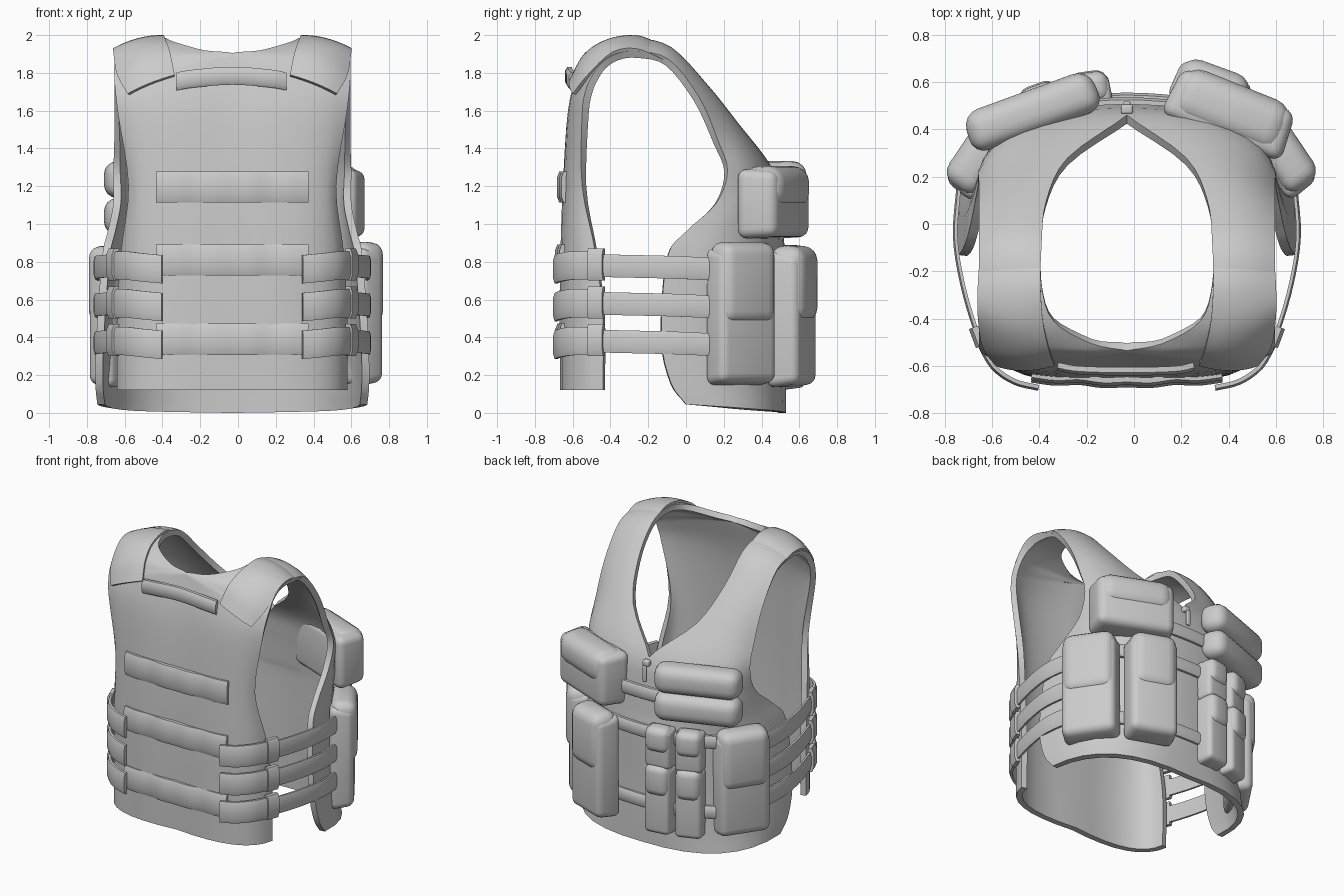
import bpy, bmesh
from math import radians, sin, cos
from mathutils import Vector, Matrix

if "Cube" in bpy.data.objects:
    bpy.data.objects.remove(bpy.data.objects["Cube"])

CX = -0.03  # centre line of the garment


def finish(name, bm, mods=(), x=CX, angle=40):
    """Make an object, apply its modifiers, shade smooth by angle."""
    me = bpy.data.meshes.new(name)
    bm.to_mesh(me)
    bm.free()
    ob = bpy.data.objects.new(name, me)
    bpy.context.collection.objects.link(ob)
    ob.location.x = x
    for kind, props in mods:
        m = ob.modifiers.new(kind.title(), kind)
        for k, v in props.items():
            setattr(m, k, v)
    bpy.ops.object.select_all(action='DESELECT')
    ob.select_set(True)
    bpy.context.view_layer.objects.active = ob
    if mods:
        bpy.ops.object.convert(target='MESH')
    bpy.ops.object.shade_smooth_by_angle(angle=radians(angle))
    return ob


def catmull(pts, steps):
    """Smooth path through the points."""
    p = [Vector(q) for q in pts]
    p = [2 * p[0] - p[1]] + p + [2 * p[-1] - p[-2]]
    out = []
    for i in range(1, len(p) - 2):
        a, b, c, d = p[i - 1:i + 3]
        for s in range(steps):
            t = s / steps
            out.append(0.5 * (2 * b + (c - a) * t + (2 * a - 5 * b + 4 * c - d) * t * t
                              + (3 * b - a - 3 * c + d) * t ** 3))
    return out + [p[-2]]


MIRROR = ('MIRROR', {'merge_threshold': 0.002})


def sheet(name, rows, thick, cols=8, steps=4):
    """Cloth sheet: each row is a curve (inner, control, outer); mirrored in x."""
    inner, ctrl, outer = (catmull(c, steps) for c in zip(*rows))
    bm = bmesh.new()
    grid = []
    for a, b, c in zip(inner, ctrl, outer):
        line = []
        for k in range(cols + 1):
            t = k / cols
            q = a * (1 - t) ** 2 + b * 2 * t * (1 - t) + c * t * t
            q.x = max(q.x, 0)
            line.append(bm.verts.new(q))
        grid.append(line)
    for r, s in zip(grid, grid[1:]):
        for k in range(cols):
            bm.faces.new((r[k], r[k + 1], s[k + 1], s[k]))
    return finish(name, bm, [MIRROR, ('SOLIDIFY', {'thickness': thick, 'offset': -1})])


def ribbon(name, pts, h, thick, mirror=False, steps=4):
    """Padded webbing swept along a path, outer side to the right of travel."""
    path = catmull(pts, steps)
    prof = [(0, -.5), (.65, -.5), (1, -.3), (1, .3), (.65, .5), (0, .5)]
    bm = bmesh.new()
    rings = []
    for i, p in enumerate(path):
        d = path[min(i + 1, len(path) - 1)] - path[max(i - 1, 0)]
        n = Vector((d.y, -d.x, 0)).normalized()
        rings.append([bm.verts.new(p + n * o * thick + Vector((0, 0, z * h))) for o, z in prof])
    for r, s in zip(rings, rings[1:]):
        for k in range(6):
            j = (k + 1) % 6
            bm.faces.new((r[k], r[j], s[j], s[k]))
    bm.faces.new(rings[0])
    bm.faces.new(rings[-1])
    bmesh.ops.recalc_face_normals(bm, faces=bm.faces)
    return finish(name, bm, [MIRROR] if mirror else [])


def soft_box(name, loc, size, rot, bevel, taper=1.0):
    """Rounded box turned about z; taper narrows the outer (+y) face."""
    bm = bmesh.new()
    bmesh.ops.create_cube(bm, size=1)
    for v in bm.verts:
        f = taper if v.co.y > 0 else 1
        v.co = Vector((v.co.x * size[0] * f, v.co.y * size[1], v.co.z * size[2] * f))
    bmesh.ops.bevel(bm, geom=bm.edges[:], offset=bevel, segments=4, profile=0.5,
                    affect='EDGES', clamp_overlap=True)
    bm.transform(Matrix.Translation(loc) @ Matrix.Rotation(radians(rot), 4, 'Z'))
    return finish(name, bm, x=0)


def pouch(name, x, y, z0, z1, w, d, rot, flap=0.45, bevel=0.045):
    """Pouch body with a puffed closing flap over its top."""
    h = z1 - z0
    r = radians(rot)
    soft_box(name + "_body", (x, y, z0 + h * .48), (w, d, h * .96), rot, bevel, .93)
    fx, fy = x - sin(r) * .015, y + cos(r) * .015
    soft_box(name + "_flap", (fx, fy, z1 - h * flap / 2), (w * .94, d + .01, h * flap),
             rot, min(bevel * 1.7, d * .4), .95)


# Vest shell: up the back, over the shoulder, down the front
back = [
    ((0, -.655, .12), (.57, -.72, .12), (.61, -.44, .12)),
    ((0, -.66, .5), (.57, -.72, .5), (.61, -.44, .5)),
    ((0, -.655, .85), (.56, -.71, .85), (.59, -.48, .85)),
    ((0, -.645, 1.2), (.5, -.68, 1.2), (.55, -.55, 1.2)),
    ((0, -.61, 1.6), (.45, -.66, 1.6), (.605, -.55, 1.58)),
    ((0, -.55, 1.86), (.4, -.61, 1.79), (.62, -.53, 1.71)),
    ((0, -.535, 1.905), (.4, -.58, 1.85), (.625, -.50, 1.78)),
    ((.15, -.505, 1.92), (.45, -.54, 1.9), (.625, -.45, 1.85)),
    ((.31, -.41, 1.965), (.5, -.42, 1.965), (.625, -.37, 1.9)),
]
front = [
    ((.36, -.26, 1.985), (.5, -.26, 1.985), (.625, -.26, 1.915)),
    ((.36, -.08, 1.935), (.5, -.07, 1.945), (.625, -.09, 1.87)),
    ((.34, .10, 1.75), (.5, .12, 1.755), (.625, .07, 1.67)),
    ((.25, .28, 1.53), (.5, .30, 1.52), (.625, .17, 1.44)),
    ((0, .46, 1.29), (.55, .46, 1.29), (.63, .22, 1.28)),
    ((0, .50, 1.1), (.62, .5, 1.1), (.63, .16, 1.11)),
    ((0, .52, .9), (.65, .53, .93), (.66, 0, .96)),
    ((0, .53, .8), (.67, .54, .8), (.69, -.1, .82)),
    ((0, .53, .4), (.69, .55, .4), (.72, -.13, .4)),
    ((0, .53, .13), (.70, .57, .15), (.725, -.08, .16)),
    ((0, .53, 0), (.71, .57, .01), (.715, 0, .045)),
]
sheet("vest_shell", back + front, .04)

# Shoulder pads lying over the straps, running into them at the top
sheet("shoulder_pad", [
    ((.305, -.60, 1.79), (.45, -.64, 1.75), (.555, -.60, 1.69)),
    ((.33, -.53, 1.91), (.5, -.57, 1.88), (.61, -.52, 1.79)),
    ((.355, -.41, 1.98), (.5, -.44, 1.98), (.63, -.39, 1.91)),
    ((.365, -.26, 2.0), (.5, -.26, 2.0), (.63, -.26, 1.928)),
    ((.365, -.12, 1.945), (.5, -.12, 1.95), (.62, -.12, 1.87)),
], .02)

# Rippled webbing across the back, and the drag handle
for i, (z, y) in enumerate([(.39, -.655), (.81, -.655), (1.195, -.645)]):
    pts = [(-.4 + .1 * k, y + .02 * abs(k - 4) / 4 - .008 * (k % 2), z) for k in range(9)]
    ribbon(f"back_webbing_{i}", pts, .165, .035)
ribbon("drag_handle", [(-.29, -.585, 1.755), (-.2, -.60, 1.77), (0, -.605, 1.785),
                       (.2, -.60, 1.77), (.28, -.585, 1.755)], .095, .035)

# Side belts with their tabs and buckles
for i, z in enumerate([.78, .58, .38]):
    ribbon(f"side_belt_{i}", [(.575, -.57, z + .01), (.63, -.44, z), (.685, -.25, z - .005),
                              (.715, -.05, z - .01), (.70, .16, z - .02)], .12, .02, True)
    ribbon(f"belt_tab_{i}", [(.37, -.68, z - .02), (.47, -.655, z - .01), (.555, -.595, z),
                             (.61, -.50, z)], .15, .025, True)
    ribbon(f"belt_buckle_{i}", [(.60, -.51, z + .005), (.63, -.43, z + .005)], .17, .04, True)

# Front webbing behind the pouches
for i, (z, y) in enumerate([(.3, .525), (.8, .525), (1.06, .505)]):
    ribbon(f"front_webbing_{i}", [(.5, y - .12, z), (.3, y - .03, z), (0, y, z),
                                  (-.3, y - .03, z), (-.5, y - .12, z)], .09, .03)

# Zip pull at the neck
soft_box("zip_slider", (CX, .485, 1.26), (.05, .04, .04), 0, .01)
soft_box("zip_pull", (CX, .51, 1.19), (.03, .015, .11), 0, .006)

# Right side: chest pouch and two tall pouches
pouch("chest_pouch", .405, .465, .92, 1.31, .55, .22, -22, .6, .05)
pouch("right_front_pouch", .325, .56, .13, .89, .34, .18, -20, .55)
pouch("right_side_pouch", .615, .295, .14, .91, .38, .16, -56, .58)

# Left side: two stacked rolls, two magazine pouches and a tall pouch
for i, z in enumerate([1.04, 1.235]):
    soft_box(f"chest_roll_{i}", (-.43, .475, z), (.59, .18, .2), 20, .07, .96)
for i, (x, y, r) in enumerate([(-.19, .56, 8), (-.39, .51, 20)]):
    pouch(f"magazine_pouch_{i}", x, y, .12, .63, .19, .13, r, .45, .03)
    pouch(f"magazine_top_{i}", x, y, .59, .89, .19, .12, r, .6, .03)
pouch("left_side_pouch", -.64, .285, .13, .89, .37, .16, 56, .55)
